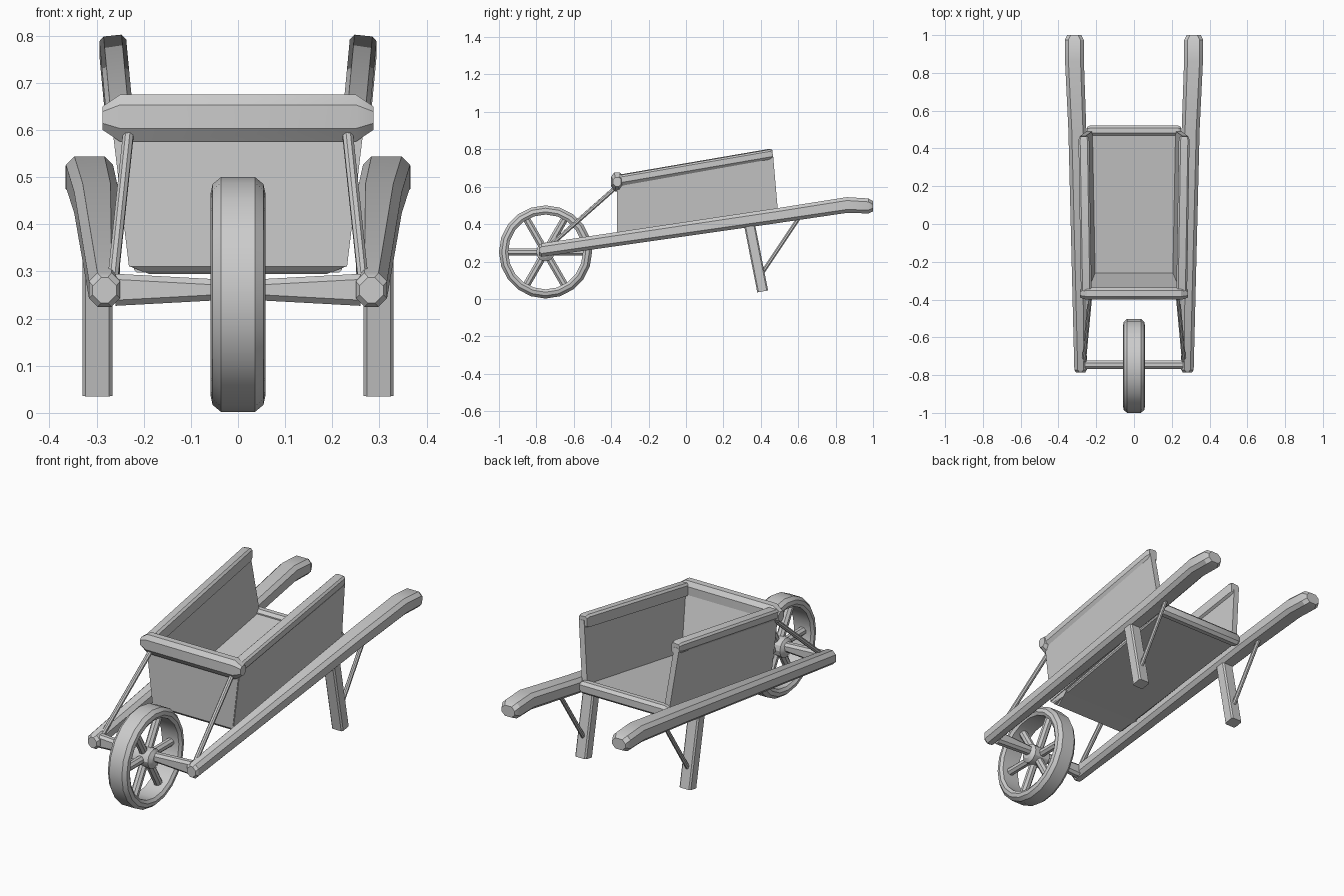
import bpy, bmesh, math
from mathutils import Vector

if "Cube" in bpy.data.objects:
    bpy.data.objects.remove(bpy.data.objects["Cube"])


def loft(name, rings, mirror=False, closed=False):
    """Skin a list of equal-sized rings of 3D points."""
    bm = bmesh.new()
    rows = [[bm.verts.new(p) for p in r] for r in rings]
    n = len(rows[0])
    pairs = list(zip(rows, rows[1:])) + ([(rows[-1], rows[0])] if closed else [])
    for a, b in pairs:
        for i in range(n):
            bm.faces.new((a[i], a[(i + 1) % n], b[(i + 1) % n], b[i]))
    if not closed:
        bm.faces.new(rows[0])
        bm.faces.new(rows[-1])
    bmesh.ops.recalc_face_normals(bm, faces=bm.faces)
    mesh = bpy.data.meshes.new(name)
    bm.to_mesh(mesh)
    bm.free()
    ob = bpy.data.objects.new(name, mesh)
    bpy.context.collection.objects.link(ob)
    if mirror:
        ob.modifiers.new("Mirror", 'MIRROR').use_bisect_axis[0] = False
    bpy.ops.object.select_all(action='DESELECT')
    ob.select_set(True)
    bpy.context.view_layer.objects.active = ob
    bpy.ops.object.shade_smooth_by_angle()
    return ob


def chamfer_rect(w, h, c):
    """Rectangle with cut corners, as 2D offsets."""
    a, b = w / 2, h / 2
    return [(a - c, b), (a, b - c), (a, c - b), (a - c, -b),
            (c - a, -b), (-a, c - b), (-a, b - c), (c - a, b)]


def rod(name, p, q, r1, r2, sides=8, mirror=False):
    p, q = Vector(p), Vector(q)
    rot = (q - p).to_track_quat('Z', 'Y')
    ang = [2 * math.pi * (i + .5) / sides for i in range(sides)]
    rings = [[c + rot @ Vector((r * math.cos(a), r * math.sin(a), 0)) for a in ang]
             for c, r in ((p, r1), (q, r2))]
    return loft(name, rings, mirror)


# Wheel: tyre, hub and six spokes
WY, WZ = -.751, .251
tyre = [(-.058, .215), (-.054, .234), (-.036, .249), (.036, .249), (.054, .234),
        (.058, .215), (.048, .2), (-.048, .2)]
SEG = 20
loft("wheel_rim", [[(x, WY + r * math.cos(2 * math.pi * k / SEG),
                     WZ + r * math.sin(2 * math.pi * k / SEG)) for x, r in tyre]
                   for k in range(SEG)], closed=True)
hub = [(-.058, .03), (-.045, .05), (.045, .05), (.058, .03)]
loft("wheel_hub", [[(x, WY + r * math.cos(math.pi * k / 6), WZ + r * math.sin(math.pi * k / 6))
                    for k in range(12)] for x, r in hub])
for k in range(6):
    a = k * math.pi / 3
    d = Vector((0, math.cos(a), math.sin(a)))
    c = Vector((0, WY, WZ))
    rod("wheel_spoke", c + d * .03, c + d * .212, .021, .021)

# Axle, thicker towards the rails
loft("axle", [[(x, -.745 + u, .261 + v) for u, v in chamfer_rect(.044, h, .012)]
              for x, h in ((.02, .042), (.26, .068))], mirror=True)

# Long rails ending in handles: y, centre x, centre z, width, height
rail = [(-.785, .283, .26, .05, .055), (-.772, .283, .261, .066, .072),
        (.5, .3, .447, .095, .08), (.86, .315, .502, .1, .084),
        (.975, .316, .497, .1, .08), (1.0, .316, .495, .075, .055)]
loft("handle_rail", [[(x + u, y, z + v) for u, v in chamfer_rect(w, h, .018)]
                     for y, x, z, w, h in rail], mirror=True)

# Legs and their braces
loft("leg", [[(.298 + u, y + v, z + v * .17) for u, v in chamfer_rect(.064, .058, .007)]
             for y, z in ((.335, .42), (.41, .04))], mirror=True)
rod("leg_brace", (.3, .605, .435), (.298, .405, .135), .011, .011, mirror=True)

# Struts from the rail tips to the tray front
rod("front_strut", (.267, -.75, .265), (.231, -.365, .605), .012, .012, mirror=True)


# Tray
def lean(z):
    """Outer half width of the tray at a height."""
    return .23 + .12 * (z - .3)


side = [(-.367, .31), (.493, .45), (.465, .775), (-.367, .63)]
loft("side_board", [[(lean(z) - t, y, z) for y, z in side] for t in (0, .03)], mirror=True)

front = [(-.37, .61), (-.37, .31), (-.355, .295), (-.25, .315), (-.335, .61)]
loft("front_board", [[(s * (lean(z) - (.04 if z < .3 else .003)), y, z) for y, z in front]
                     for s in (-1, 1)])

loft("tray_floor", [[(u, y, z + v) for u, v in chamfer_rect(w, .035, .006)]
                    for y, z, w in ((-.36, .315, .44), (.5, .45, .48))])

lip = chamfer_rect(.052, .062, .014)
loft("back_lip", [[(x, .495 + u * s, .452 + v * s) for u, v in lip]
                  for x, s in ((-.25, .7), (-.235, 1), (.235, 1), (.25, .7))])

# Caps on the side boards and the front board
cap = [(.004, -.042), (.029, -.012), (.029, .018), (.02, .028),
       (-.018, .032), (-.028, .022), (-.028, -.03)]
loft("side_cap", [[(x + u * s, y, z + v * s) for u, v in cap]
                  for y, x, z, s in ((-.36, .252, .632, 1), (.445, .265, .77, 1),
                                     (.463, .265, .771, .8))], mirror=True)

front_cap = [(-.012, -.05), (-.033, -.022), (-.033, .028), (-.016, .05),
             (.016, .05), (.033, .028), (.033, -.022), (.012, -.05)]
loft("front_cap", [[(x, -.368 + u * s, .625 + v * t) for u, v in front_cap]
                   for x, s, t in ((-.287, .65, .5), (-.25, 1, 1), (.25, 1, 1), (.287, .65, .5))])
